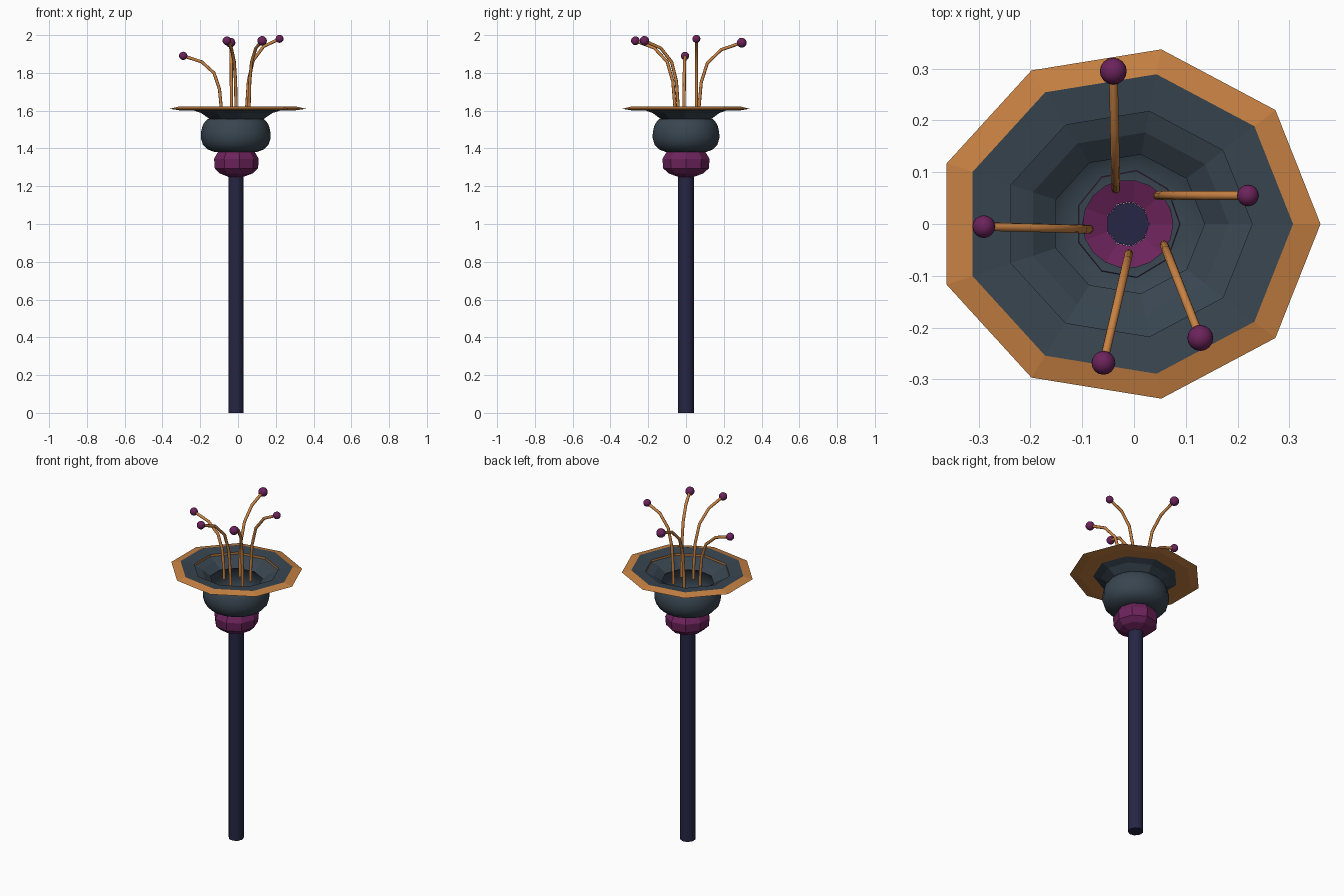
import bpy, bmesh, math
from mathutils import Vector

if "Cube" in bpy.data.objects:
    bpy.data.objects.remove(bpy.data.objects["Cube"])

CX = -0.012  # axis of the flower


def material(name, rgb):
    m = bpy.data.materials.new(name)
    m.diffuse_color = (*rgb, 1)
    m.use_nodes = True
    m.node_tree.nodes["Principled BSDF"].inputs["Base Color"].default_value = m.diffuse_color
    return m


NAVY = material("navy", (0.019, 0.019, 0.058))
SLATE = material("slate", (0.040, 0.060, 0.080))
ORANGE = material("orange", (0.57, 0.22, 0.055))
PLUM = material("plum", (0.15, 0.017, 0.105))


def finish(name, bm, mats, smooth=None):
    mesh = bpy.data.meshes.new(name)
    bm.to_mesh(mesh)
    bm.free()
    ob = bpy.data.objects.new(name, mesh)
    bpy.context.collection.objects.link(ob)
    for m in mats:
        mesh.materials.append(m)
    if smooth:
        bpy.ops.object.select_all(action='DESELECT')
        ob.select_set(True)
        bpy.context.view_layer.objects.active = ob
        bpy.ops.object.shade_smooth_by_angle(angle=math.radians(smooth))
    return ob


def lathe(name, profile, mats, sides=9, ys=1.0, bands=None, closed=False,
          caps=False, smooth=None):
    """Spin (radius, z) points around the axis; bands gives a material per strip."""
    bm = bmesh.new()
    rings = []
    for r, z in profile:
        rings.append([bm.verts.new((CX + r * math.cos(a), r * ys * math.sin(a), z))
                      for a in (math.tau * i / sides for i in range(sides))])
    pairs = list(zip(rings, rings[1:]))
    if closed:
        pairs.append((rings[-1], rings[0]))
    for k, (lo, hi) in enumerate(pairs):
        for i in range(sides):
            j = (i + 1) % sides
            f = bm.faces.new((lo[i], lo[j], hi[j], hi[i]))
            f.material_index = bands[k] if bands else 0
    if caps:
        bm.faces.new(rings[0][::-1])
        bm.faces.new(rings[-1])
    return finish(name, bm, mats, smooth)


# Stem
lathe("stem", [(0.042, 0), (0.042, 1.265)], [NAVY], ys=1.03, caps=True, smooth=50)

# Faceted cup below the bulb
lathe("calyx", [(0.042, 1.25), (0.09, 1.268), (0.118, 1.295), (0.122, 1.345), (0.1, 1.382)],
      [PLUM], ys=1.04)

# Rounded hollow bulb
lathe("bulb", [(0.087, 1.38), (0.108, 1.38), (0.15, 1.395), (0.174, 1.42), (0.185, 1.455),
               (0.184, 1.485), (0.176, 1.52), (0.164, 1.54), (0.148, 1.556)],
      [SLATE], sides=18, ys=0.97, smooth=60)

# Funnel joining bulb and rim
lathe("funnel", [(0.148, 1.556), (0.195, 1.588), (0.24, 1.602)], [SLATE], ys=0.92)

# Flat rim: orange lip, underside and inner edge, slate upper face
lathe("rim", [(0.24, 1.602), (0.319, 1.602), (0.372, 1.61), (0.319, 1.622), (0.24, 1.614)],
      [ORANGE, SLATE], ys=0.92, bands=[0, 0, 0, 1, 0], closed=True)

# Stamens: base (x, y), tip (x, y, z), ball radius
STAMENS = [
    ((-0.035, 0.067), (-0.040, 0.295, 1.96), 0.026),
    ((0.045, 0.055), (0.220, 0.055, 1.98), 0.021),
    ((-0.086, -0.010), (-0.290, -0.005, 1.89), 0.022),
    ((-0.010, -0.057), (-0.059, -0.268, 1.97), 0.023),
    ((0.058, -0.040), (0.128, -0.220, 1.97), 0.025),
]
BEND = [(0, 0), (0.01, 0.2), (0.06, 0.5), (0.2, 0.74), (0.52, 0.91), (1, 1)]
Z0 = 1.54


def tube(name, pts, r, mat, sides=8):
    bm = bmesh.new()
    rings = []
    for k, p in enumerate(pts):
        t = (pts[min(k + 1, len(pts) - 1)] - pts[max(k - 1, 0)]).normalized()
        side = t.cross(Vector((0.3, 0.4, -0.1)).cross(t)).normalized() if k == 0 else side
        side = (side - t * side.dot(t)).normalized()
        up = t.cross(side)
        rings.append([bm.verts.new(p + r * (math.cos(a) * side + math.sin(a) * up))
                      for a in (math.tau * i / sides for i in range(sides))])
    for lo, hi in zip(rings, rings[1:]):
        for i in range(sides):
            j = (i + 1) % sides
            bm.faces.new((lo[i], lo[j], hi[j], hi[i]))
    bm.faces.new(rings[0][::-1])
    bm.faces.new(rings[-1])
    return finish(name, bm, [mat], 50)


for n, (base, tip, ball) in enumerate(STAMENS, 1):
    b, e = Vector((*base, Z0)), Vector(tip)
    d = e - b
    path = [b + Vector((d.x * f, d.y * f, d.z * h)) for f, h in BEND]
    tube(f"filament_{n}", path, 0.0085, ORANGE)
    # Round tip
    bm = bmesh.new()
    bmesh.ops.create_uvsphere(bm, u_segments=16, v_segments=10, radius=ball)
    bmesh.ops.translate(bm, verts=bm.verts, vec=e)
    finish(f"anther_{n}", bm, [PLUM], 60)
